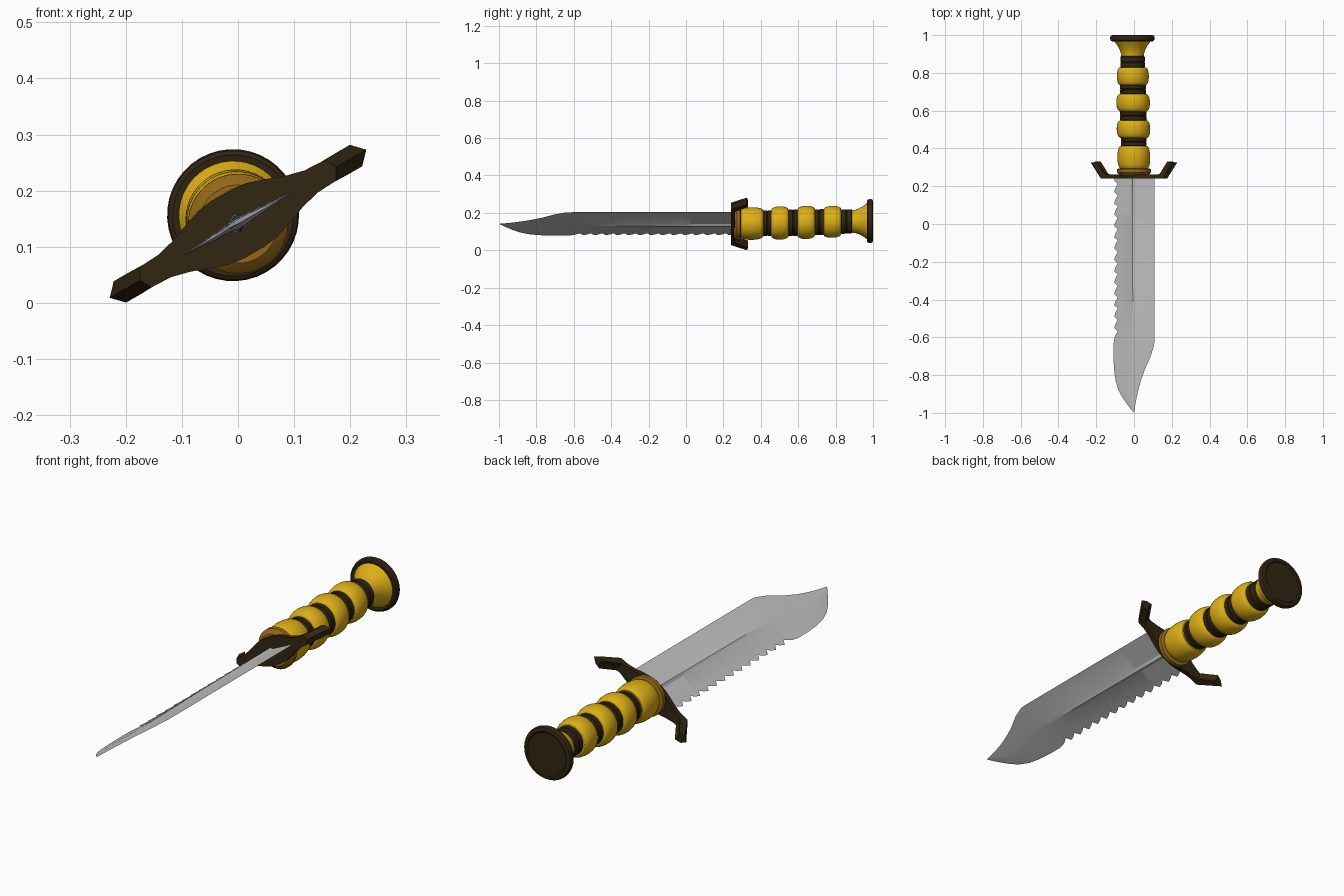
import bpy, bmesh, math
from mathutils import Matrix, Vector

if "Cube" in bpy.data.objects:
    bpy.data.objects.remove(bpy.data.objects["Cube"])

# Local frame: x = blade width, y = length, z = blade thickness; rolled 30 degrees about y
ROLL = Matrix.Translation((0, 0, 0.141)) @ Matrix.Rotation(math.radians(-30), 4, 'Y')


def material(name, rgb):
    m = bpy.data.materials.new(name)
    m.diffuse_color = (*rgb, 1)
    m.use_nodes = True
    m.node_tree.nodes["Principled BSDF"].inputs["Base Color"].default_value = m.diffuse_color
    return m


STEEL = material("steel grey", (0.53, 0.53, 0.53))
YELLOW = material("golden yellow", (0.72, 0.43, 0.008))
BRONZE = material("dark gold", (0.30, 0.14, 0.008))
DARK = material("dark brown", (0.032, 0.019, 0.006))


def loft(name, rings, mat, angle=30):
    """Skin closed rings of equal length and cap both ends."""
    bm = bmesh.new()
    vs = [[bm.verts.new(ROLL @ Vector(p)) for p in r] for r in rings]
    n = len(vs[0])
    for a, b in zip(vs, vs[1:]):
        for i in range(n):
            j = (i + 1) % n
            bm.faces.new((a[i], a[j], b[j], b[i]))
    bm.faces.new(vs[0])
    bm.faces.new(vs[-1])
    bmesh.ops.remove_doubles(bm, verts=bm.verts, dist=1e-5)
    bmesh.ops.recalc_face_normals(bm, faces=bm.faces)
    me = bpy.data.meshes.new(name)
    bm.to_mesh(me)
    bm.free()
    me.materials.append(mat)
    ob = bpy.data.objects.new(name, me)
    bpy.context.collection.objects.link(ob)
    bpy.ops.object.select_all(action='DESELECT')
    ob.select_set(True)
    bpy.context.view_layer.objects.active = ob
    bpy.ops.object.shade_smooth_by_angle(angle=math.radians(angle))
    return ob


def lathe(name, profile, mat, n=40):
    """Turn (y, radius) points around the slightly tilted handle axis."""
    rings = []
    for y, r in profile:
        lift = 0.018 * (y - 0.28) / 0.72
        rings.append([(r * math.cos(2 * math.pi * i / n), y,
                       lift + r * math.sin(2 * math.pi * i / n)) for i in range(n)])
    return loft(name, rings, mat)


def interp(points, y):
    for (y0, v0), (y1, v1) in zip(points, points[1:]):
        if y1 <= y <= y0:
            return v0 + (v1 - v0) * (y0 - y) / (y0 - y1)
    return points[-1][1]


# Blade: saw teeth on one edge, clipped point on the other
belly = [(-0.6, -0.119), (-0.64, -0.126), (-0.70, -0.126), (-0.77, -0.122), (-0.83, -0.113),
         (-0.88, -0.095), (-0.92, -0.070), (-0.96, -0.037), (-0.985, -0.014), (-1, 0.0)]
spine = [(0.25, 0.125), (-0.63, 0.125), (-0.66, 0.120), (-0.69, 0.108), (-0.72, 0.091),
         (-0.77, 0.066), (-0.83, 0.042), (-0.89, 0.023), (-0.95, 0.009), (-1, 0.0008)]
thick = [(0.25, 0.009), (-0.6, 0.008), (-0.85, 0.005), (-1, 0.0006)]
ridge = [(0.25, 0.008), (-0.35, 0.005), (-0.65, 0.0), (-1, 0.0)]

edge = [(0.25, -0.119)]
TEETH = 14
pitch = 0.84 / TEETH
for i in range(TEETH):
    y = 0.24 - i * pitch
    edge += [(y - 0.01, -0.121), (y - 0.3 * pitch - 0.01, -0.100), (y - 0.8 * pitch, -0.113)]
edge += belly
rings = []
for y, left in edge:
    right, t, r = interp(spine, y), interp(thick, y), interp(ridge, y)
    mid = (left + right) / 2 if y < -0.7 else 0.0
    w = min(0.012, (right - left) * 0.1)
    top = [(mid - w, t), (mid, t + r), (mid + w, t)]
    sec = [(left, 0)] + top + [(right, 0)] + [(x, -z) for x, z in reversed(top)]
    rings.append([(x, y, z) for x, z in sec])
loft("blade", rings, STEEL, 25)

# Guard: stations of inner edge, outer edge, half height, outer ridge bulge
half = [((0.022, 0.262), (0.022, 0.24), 0.059, 0),
        ((0.05, 0.262), (0.05, 0.24), 0.055, 0),
        ((0.083, 0.262), (0.083, 0.24), 0.044, 0),
        ((0.115, 0.262), (0.115, 0.24), 0.032, 0),
        ((0.15, 0.262), (0.15, 0.24), 0.023, 0),
        ((0.168, 0.264), (0.190, 0.24), 0.021, 0.012),
        ((0.217, 0.332), (0.243, 0.325), 0.022, 0.021)]


def guard_ring(station, s):
    (xi, yi), (xo, yo), h, b = station
    return [(s * xi, yi, -h), (s * (xi + b * 0.4), yi, 0), (s * xi, yi, h),
            (s * xo, yo, h), (s * (xo + b), yo, 0), (s * xo, yo, -h)]


loft("guard", [guard_ring(st, -1) for st in reversed(half)]
     + [guard_ring(st, 1) for st in half], DARK, 20)

# Collar between guard and grip
lathe("collar", [(0.255, 0.07), (0.268, 0.086), (0.272, 0.089), (0.29, 0.089), (0.295, 0.08)], BRONZE)

# Grip: yellow beads alternating with dark wrapped bands
beads = [(0.29, 0.415, 0.087), (0.455, 0.55, 0.089), (0.595, 0.69, 0.089), (0.735, 0.83, 0.085)]
for k, (y0, y1, r) in enumerate(beads):
    prof = []
    for i in range(13):
        a = math.pi * i / 12
        prof.append(((y0 + y1) / 2 - (y1 - y0) / 2 * math.cos(a), 0.062 + (r - 0.062) * math.sin(a) ** 0.7))
    lathe(f"grip_bead_{k + 1}", prof, YELLOW)

bands = [(0.41, 0.46, 0.068), (0.545, 0.60, 0.071), (0.685, 0.74, 0.069), (0.825, 0.89, 0.065)]
for k, (y0, y1, r) in enumerate(bands):
    m = (y0 + y1) / 2
    lathe(f"grip_band_{k + 1}", [(y0, r - 0.006), (y0 + 0.006, r), (m - 0.004, r), (m, r - 0.003),
                                 (m + 0.004, r), (y1 - 0.006, r), (y1, r - 0.006)], DARK)

# Flared end and pommel disc
lathe("grip_flare", [(0.885, 0.060), (0.905, 0.062), (0.925, 0.069), (0.945, 0.080),
                     (0.96, 0.091), (0.972, 0.098)], YELLOW)
lathe("pommel", [(0.97, 0.096), (0.967, 0.108), (0.972, 0.115), (0.98, 0.1175), (0.99, 0.1175),
                 (0.997, 0.114), (1.0, 0.106), (1.0, 0.098), (0.996, 0.093)], DARK)
